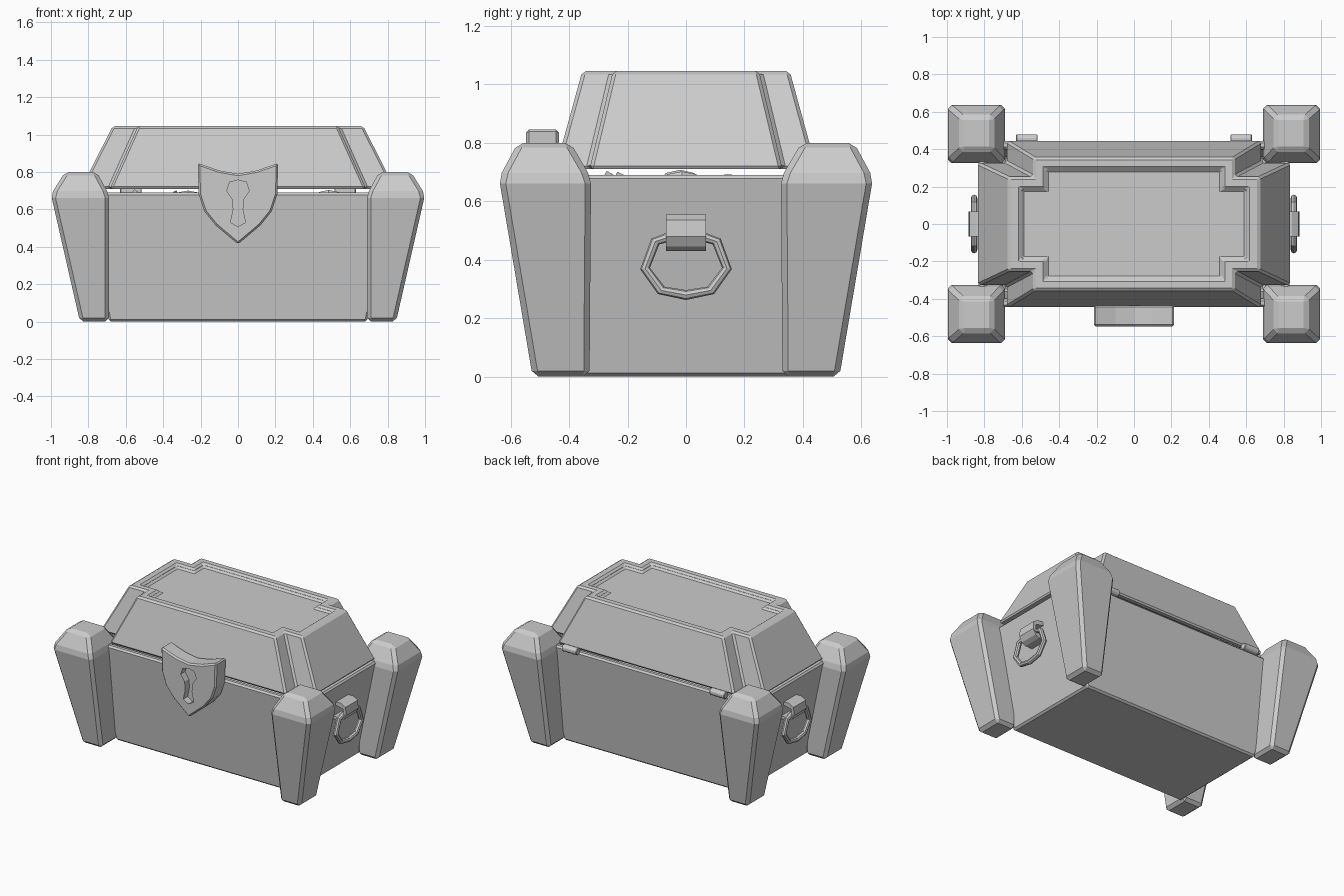
import bpy, bmesh, math, random
from mathutils import Matrix, Vector

cube = bpy.data.objects.get("Cube")
if cube:
    bpy.data.objects.remove(cube, do_unlink=True)

GREY = (0.6, 0.6, 0.6, 1)
grey = bpy.data.materials.new("plain grey")
grey.use_nodes = True
grey.diffuse_color = GREY
grey.node_tree.nodes["Principled BSDF"].inputs["Base Color"].default_value = GREY


def finish(name, bm, bevel=0, mirror=None):
    bmesh.ops.recalc_face_normals(bm, faces=bm.faces)
    mesh = bpy.data.meshes.new(name)
    bm.to_mesh(mesh)
    bm.free()
    mesh.materials.append(grey)
    ob = bpy.data.objects.new(name, mesh)
    bpy.context.collection.objects.link(ob)
    if bevel:
        mod = ob.modifiers.new("soft edges", "BEVEL")
        mod.width = bevel
        mod.limit_method = "ANGLE"
        mod.angle_limit = math.radians(25)
    if mirror:
        mod = ob.modifiers.new("mirror", "MIRROR")
        mod.use_axis = mirror
        mod.use_mirror_merge = False
    return ob


def loft(rings, closed=False):
    """Skin equal-length rings of points, capped unless the rings form a loop."""
    bm = bmesh.new()
    loops = [[bm.verts.new(p) for p in ring] for ring in rings]
    n = len(loops[0])
    pairs = list(zip(loops, loops[1:]))
    if closed:
        pairs.append((loops[-1], loops[0]))
    for a, b in pairs:
        for i in range(n):
            j = (i + 1) % n
            bm.faces.new((a[i], a[j], b[j], b[i]))
    if not closed:
        bm.faces.new(loops[0])
        bm.faces.new(loops[-1])
    return bm


def rect(x0, x1, y0, y1, z):
    return [(x0, y0, z), (x1, y0, z), (x1, y1, z), (x0, y1, z)]


def box_ring(x, y, z):
    return rect(-x, x, -y, y, z)


def cross(x, y, notch_x, notch_y, z):
    """Rectangle outline with square notches in its corners."""
    q = [(x, notch_y), (notch_x, notch_y), (notch_x, y)]
    pts = q + [(-a, b) for a, b in reversed(q)]
    pts += [(-a, -b) for a, b in q] + [(a, -b) for a, b in reversed(q)]
    return [(a, b, z) for a, b in pts]


# Hollow tapered body
finish("body", loft([box_ring(0.69, 0.365, 0.0), box_ring(0.835, 0.445, 0.69),
                     box_ring(0.79, 0.40, 0.69), box_ring(0.70, 0.36, 0.3)]), 0.012)

# Lid with notched corners, hollow underneath, sunken panel on top
finish("lid", loft([cross(0.60, 0.29, 0.47, 0.19, 0.96),
                    cross(0.79, 0.40, 0.63, 0.28, 0.71),
                    cross(0.84, 0.447, 0.685, 0.33, 0.71),
                    cross(0.67, 0.355, 0.535, 0.25, 1.045),
                    cross(0.605, 0.295, 0.475, 0.19, 1.045),
                    cross(0.60, 0.29, 0.47, 0.185, 1.02)]), 0.012)

# Four corner posts
finish("corner_posts", loft([rect(0.69, 0.845, 0.33, 0.525, 0.0),
                             rect(0.69, 1.0, 0.325, 0.64, 0.68),
                             rect(0.755, 0.925, 0.395, 0.575, 0.80)]),
       0.02, (True, True, False))

# Shield-shaped lock plate
half = [(0.10, 0.808), (0.215, 0.848), (0.21, 0.68), (0.18, 0.59), (0.12, 0.515)]
outline = [(0, 0.79)] + half + [(0, 0.414)] + [(-x, z) for x, z in reversed(half)]
shield = finish("lock_plate", loft([[(x, y, z) for x, z in outline]
                                    for y in (-0.548, -0.435)]), 0.01)

# Keyhole cut into the plate
half = [(0.045, 0.745), (0.06, 0.70), (0.03, 0.655), (0.025, 0.60), (0.04, 0.53)]
outline = [(0, 0.757)] + half + [(0, 0.508)] + [(-x, z) for x, z in reversed(half)]
cutter = finish("keyhole_cutter", loft([[(x, y, z) for x, z in outline]
                                        for y in (-0.6, -0.50)]))
cutter.hide_render = True
cutter.hide_viewport = True
cutter.display_type = "WIRE"
cut = shield.modifiers.new("keyhole", "BOOLEAN")
cut.object = cutter
cut.solver = "EXACT"

# Pull rings on both ends: an eight-sided tube along an angular path
half = [(0.085, 0.295), (0.14, 0.37), (0.105, 0.462), (0.045, 0.482)]
path = [(0, 0.279)] + half + [(-y, z) for y, z in reversed(half)]
centre = Vector((0, 0.39))
rings = []
for y, z in path:
    out = (Vector((y, z)) - centre).normalized()
    ring = []
    for k in range(8):
        a = k * math.tau / 8
        r = 0.017 * math.cos(a)
        ring.append((0.855 + 0.017 * math.sin(a), y + out.x * r, z + out.y * r))
    rings.append(ring)
finish("pull_rings", loft(rings, True), mirror=(True, False, False))

# Bent straps holding the rings
strap = [(0.78, 0.555), (0.845, 0.555), (0.88, 0.535), (0.885, 0.48), (0.865, 0.445),
         (0.835, 0.43), (0.78, 0.43), (0.78, 0.45), (0.83, 0.45), (0.865, 0.49),
         (0.86, 0.52), (0.78, 0.535)]
finish("ring_straps", loft([[(x, y, z) for x, z in strap] for y in (-0.068, 0.068)]),
       mirror=(True, False, False))

# Hinge barrels at the back
finish("hinges", loft([[(x, 0.455 + 0.025 * math.cos(k * math.tau / 8 + 0.4),
                         0.70 + 0.025 * math.sin(k * math.tau / 8 + 0.4))
                        for k in range(8)] for x in (0.515, 0.63)]),
       0.004, (True, False, False))

# Coins heaped inside, just showing through the gap
random.seed(4)
bm = bmesh.new()
for i in range(16):
    place = Matrix.Translation((random.uniform(-0.6, 0.6), random.uniform(-0.27, 0.27), 0.66))
    tilt = Matrix.Rotation(random.uniform(-0.6, 0.6), 4, random.choice("XY"))
    bmesh.ops.create_cone(bm, cap_ends=True, segments=8, radius1=0.07, radius2=0.07,
                          depth=0.02, matrix=place @ tilt)
finish("coins", bm)
